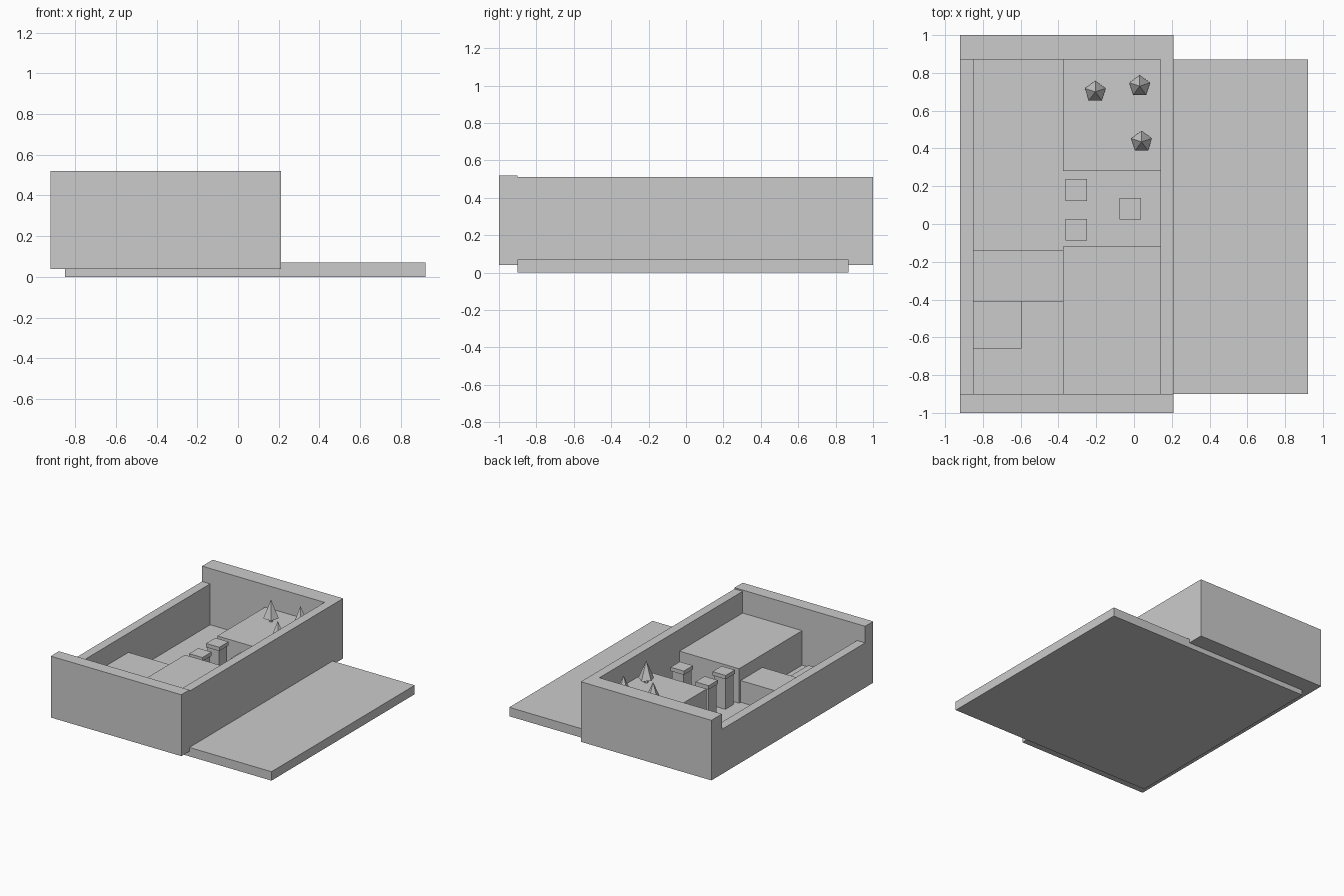
import bpy
from math import pi

if "Cube" in bpy.data.objects:
    bpy.data.objects.remove(bpy.data.objects["Cube"])


def box(name, x0, x1, y0, y1, z0, z1):
    bpy.ops.mesh.primitive_cube_add(
        size=1, location=((x0 + x1) / 2, (y0 + y1) / 2, (z0 + z1) / 2))
    o = bpy.context.object
    o.name = name
    o.scale = (x1 - x0, y1 - y0, z1 - z0)
    bpy.ops.object.transform_apply(location=False, rotation=False, scale=True)
    return o


def cone(name, sides, r1, r2, x, y, z0, z1):
    bpy.ops.mesh.primitive_cone_add(
        vertices=sides, radius1=r1, radius2=r2, depth=z1 - z0,
        location=(x, y, (z0 + z1) / 2))
    bpy.context.object.name = name


FLOOR = 0.07
PLATFORM = 0.335

# Base slab
box("base_slab", -0.85, 0.92, -0.90, 0.87, 0, FLOOR)

# Surrounding walls
box("front_wall", -0.92, 0.21, -1.0, -0.90, 0.04, 0.52)
box("back_wall", -0.92, 0.21, 0.87, 1.0, 0.04, 0.51)
box("left_wall", -0.92, -0.85, -0.90, 0.87, 0.04, 0.39)
box("right_wall", 0.14, 0.21, -0.90, 0.87, 0.04, 0.51)

# Raised platforms and steps
box("back_platform", -0.375, 0.14, 0.28, 0.87, FLOOR, PLATFORM)
box("front_platform", -0.375, 0.14, -0.90, -0.12, FLOOR, PLATFORM + 0.005)
box("upper_step", -0.85, -0.375, -0.41, -0.14, FLOOR, 0.24)
box("lower_step", -0.85, -0.595, -0.66, -0.41, FLOOR, 0.22)

# Pillars with slightly wider caps
for i, (x, y) in enumerate([(-0.305, 0.18), (-0.305, -0.03), (-0.02, 0.08)], 1):
    for part, h, z0, z1 in (("shaft", 0.049, FLOOR, 0.31), ("cap", 0.057, 0.31, 0.34)):
        box(f"pillar_{part}_{i}", x - h, x + h, y - h, y + h, z0, z1)

# Five-sided trees on the back platform
for i, (x, y) in enumerate([(-0.205, 0.70), (0.03, 0.73), (0.04, 0.435)], 1):
    cone(f"tree_trunk_{i}", 5, 0.016, 0.016, x, y, PLATFORM, 0.37)
    cone(f"tree_crown_{i}", 5, 0.058, 0, x, y, 0.365, 0.505)
